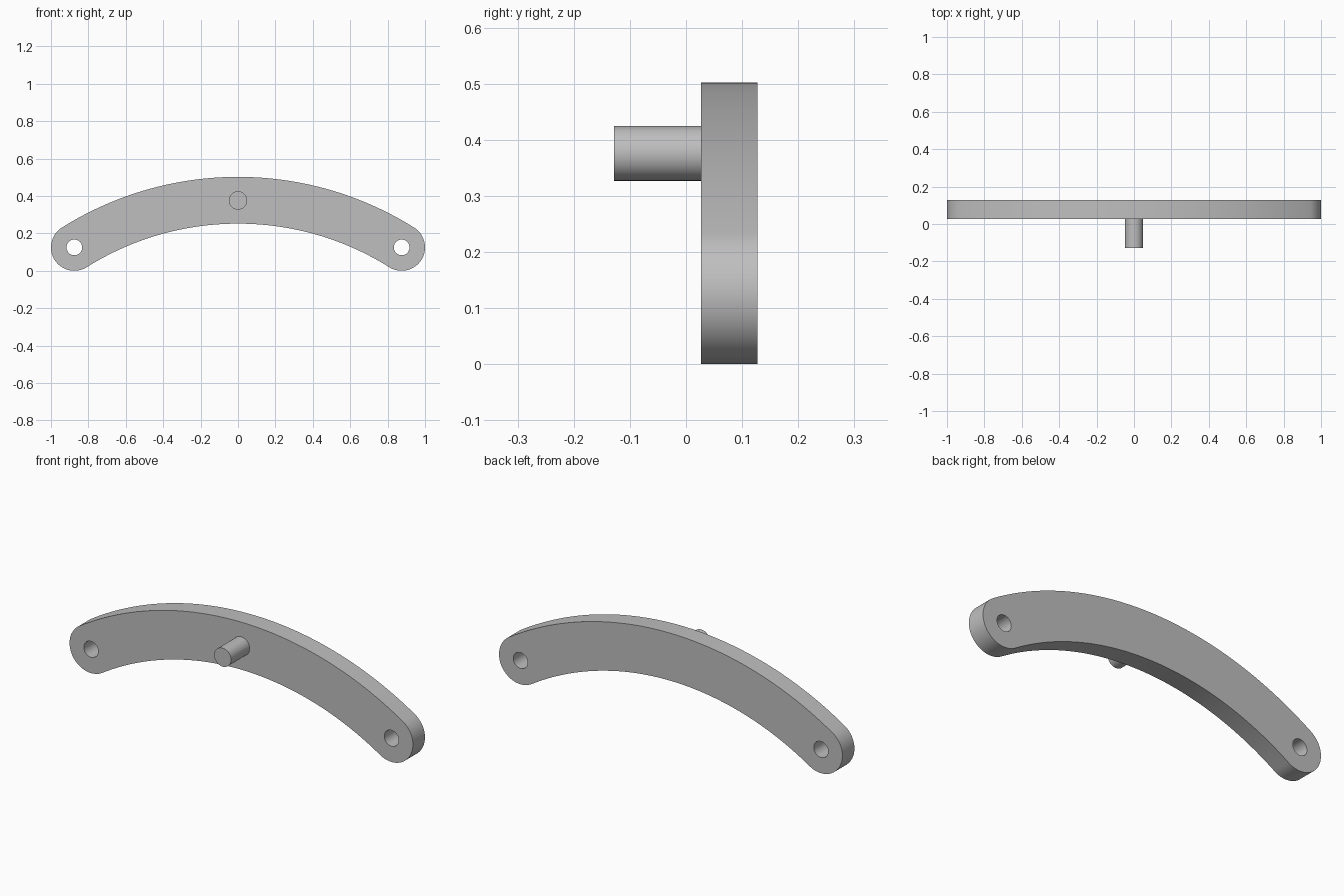
import bpy, bmesh
from math import sin, cos, pi, asin, radians

cube = bpy.data.objects.get("Cube")
if cube:
    bpy.data.objects.remove(cube, do_unlink=True)

# Main dimensions
HOLE_X, HOLE_Z, HOLE_R = 0.875, 0.125, 0.042
MID_Z, HALF_WIDTH = 0.377, 0.125
FRONT_Y, BACK_Y, PIN_FRONT_Y, PIN_R = 0.027, 0.127, -0.128, 0.049

# Centre-line arc through the middle and both holes
rise = MID_Z - HOLE_Z
RADIUS = (HOLE_X ** 2 + rise ** 2) / (2 * rise)
CENTRE_Z = MID_Z - RADIUS
SWEEP = asin(HOLE_X / RADIUS)

grey = bpy.data.materials.new("plain_grey")
grey.use_nodes = True
colour = (0.52, 0.52, 0.52, 1)
grey.diffuse_color = colour
grey.node_tree.nodes["Principled BSDF"].inputs["Base Color"].default_value = colour


def arc(cx, cz, r, start, end, steps):
    angles = [start + (end - start) * i / steps for i in range(steps + 1)]
    return [(cx + r * cos(a), cz + r * sin(a)) for a in angles]


def plate(name, loops, y_front, y_back):
    """Extrude closed x-z outlines (inner ones become holes) along y."""
    curve = bpy.data.curves.new(name + "_profile", "CURVE")
    curve.dimensions = "2D"
    curve.fill_mode = "BOTH"
    curve.extrude = (y_back - y_front) / 2
    for pts in loops:
        spline = curve.splines.new("POLY")
        spline.points.add(len(pts) - 1)
        for point, (x, z) in zip(spline.points, pts):
            point.co = (x, z, 0, 1)
        spline.use_cyclic_u = True
    obj = bpy.data.objects.new(name, curve)
    bpy.context.collection.objects.link(obj)
    obj.location.y = (y_front + y_back) / 2
    obj.rotation_euler.x = radians(90)
    bpy.ops.object.select_all(action="DESELECT")
    obj.select_set(True)
    bpy.context.view_layer.objects.active = obj
    bpy.ops.object.convert(target="MESH")
    obj = bpy.context.view_layer.objects.active
    bm = bmesh.new()
    bm.from_mesh(obj.data)
    bmesh.ops.remove_doubles(bm, verts=bm.verts, dist=0.0001)
    bmesh.ops.recalc_face_normals(bm, faces=bm.faces)
    bm.to_mesh(obj.data)
    bm.free()
    obj.data.materials.clear()
    obj.data.materials.append(grey)
    bpy.ops.object.shade_smooth_by_angle(angle=radians(30))
    return obj


# Curved arm: outer arc, left round end, inner arc, right round end
right, left = pi / 2 + SWEEP, pi / 2 - SWEEP
outline = arc(0, CENTRE_Z, RADIUS + HALF_WIDTH, right, left, 64)
outline += arc(HOLE_X, HOLE_Z, HALF_WIDTH, left, left - pi, 32)[1:]
outline += arc(0, CENTRE_Z, RADIUS - HALF_WIDTH, left, right, 64)[1:]
outline += arc(-HOLE_X, HOLE_Z, HALF_WIDTH, right + pi, right, 32)[1:-1]
holes = [arc(s * HOLE_X, HOLE_Z, HOLE_R, 0, 2 * pi, 40)[:-1] for s in (-1, 1)]
plate("curved_arm", [outline] + holes, FRONT_Y, BACK_Y)

# Round pin standing out from the middle of the front face
pin = arc(0, MID_Z - 0.001, PIN_R, 0, 2 * pi, 48)[:-1]
plate("centre_pin", [pin], PIN_FRONT_Y, FRONT_Y + 0.01)
